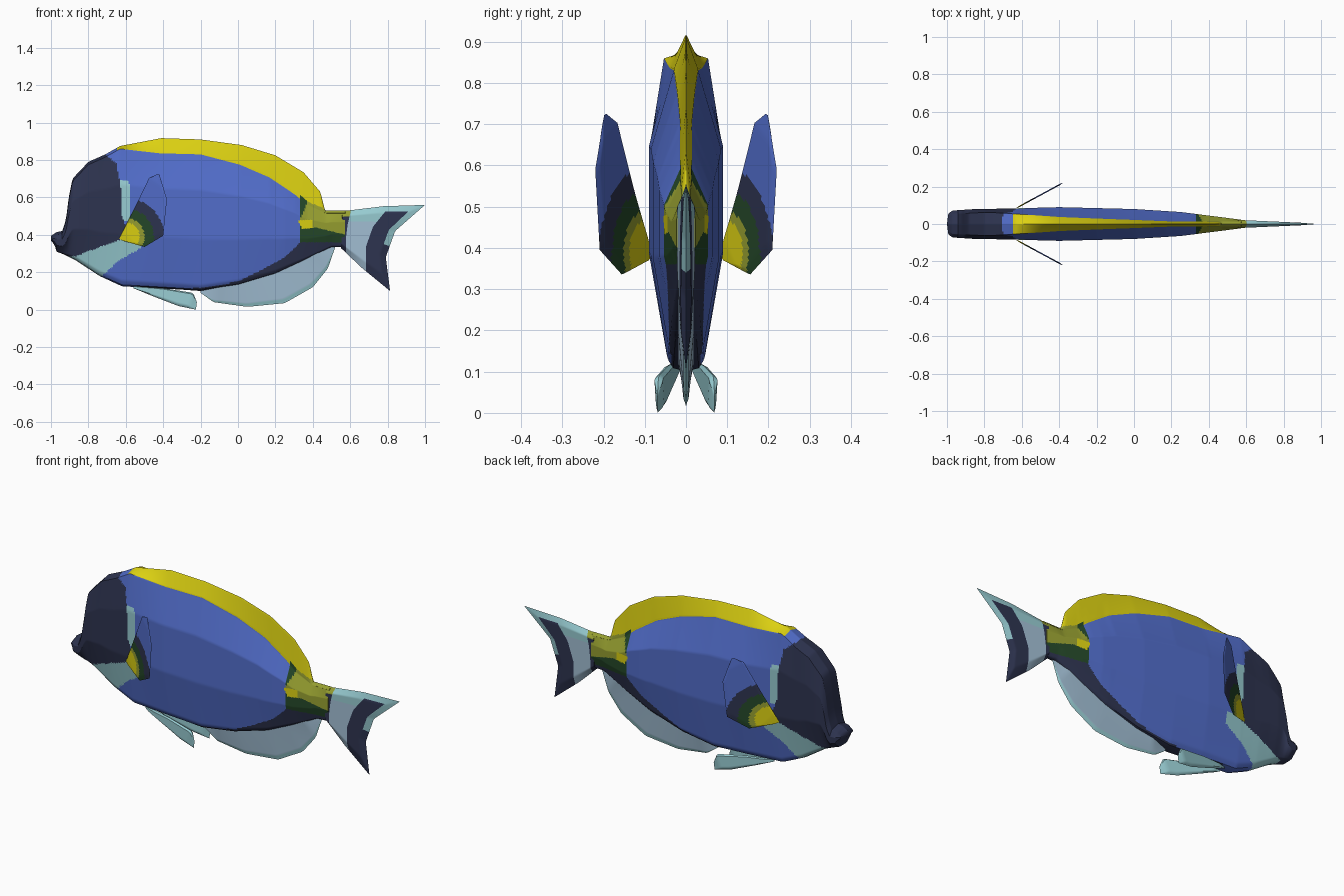
import bpy, bmesh, math

if "Cube" in bpy.data.objects:
    bpy.data.objects.remove(bpy.data.objects["Cube"])

# ---------- materials ----------
COLOURS = [("blue", (.085, .155, .60)), ("navy", (.027, .034, .08)),
           ("yellow", (.72, .64, .006)), ("olive", (.31, .35, .03)),
           ("dark_green", (.018, .065, .022)), ("pale_blue", (.36, .52, .66)),
           ("pale_teal", (.31, .60, .64))]
MATS = []
for n, c in COLOURS:
    m = bpy.data.materials.new(n)
    m.diffuse_color = (*c, 1)
    m.use_nodes = True
    m.node_tree.nodes["Principled BSDF"].inputs["Base Color"].default_value = m.diffuse_color
    MATS.append(m)
BLUE, NAVY, YELLOW, OLIVE, GREEN, PALE, TEAL = range(7)


# ---------- helpers ----------
def lerp_curve(pts, x):
    """Piecewise linear value at x."""
    if x <= pts[0][0]:
        return pts[0][1]
    for (a, p), (b, q) in zip(pts, pts[1:]):
        if x <= b:
            return p + (q - p) * (x - a) / (b - a)
    return pts[-1][1]


def along(poly, t):
    """Point at fraction t of a polyline's length."""
    d = [0]
    for a, b in zip(poly, poly[1:]):
        d.append(d[-1] + math.dist(a, b))
    return tuple(lerp_curve([(s / d[-1], p[k]) for s, p in zip(d, poly)], t) for k in (0, 1))


def shell(name, shape, colour, nu, nv):
    """Closed two-sided skin; shape(u,v) -> x, z, half thickness, y offset."""
    bm = bmesh.new()
    for side in (-1, 1):
        grid = []
        for i in range(nu + 1):
            row = []
            for j in range(nv + 1):
                x, z, h, off = shape(i / nu, j / nv)
                if i in (0, nu) or j in (0, nv):
                    h = 0
                row.append(bm.verts.new((x, off + side * h, z)))
            grid.append(row)
        for i in range(nu):
            for j in range(nv):
                f = bm.faces.new((grid[i][j], grid[i + 1][j], grid[i + 1][j + 1], grid[i][j + 1]))
                c = f.calc_center_median()
                f.material_index = colour(c.x, c.z, (i + .5) / nu, (j + .5) / nv)
                f.smooth = True
    bmesh.ops.remove_doubles(bm, verts=bm.verts, dist=1e-5)
    bmesh.ops.recalc_face_normals(bm, faces=bm.faces)
    me = bpy.data.meshes.new(name)
    bm.to_mesh(me)
    bm.free()
    for m in MATS:
        me.materials.append(m)
    me.set_sharp_from_angle(angle=math.radians(40))
    ob = bpy.data.objects.new(name, me)
    bpy.context.collection.objects.link(ob)
    return ob


def fin(name, rails, thick, colour, nu=24, nv=48, offset=lambda x: 0):
    """Thin fin spanned between polyline rails."""
    def shape(u, v):
        s = u * (len(rails) - 1)
        k = min(int(s), len(rails) - 2)
        a, b = along(rails[k], v), along(rails[k + 1], v)
        x, z = (p + (q - p) * (s - k) for p, q in zip(a, b))
        edge = min(1, 8 * min(1 - u, v, 1 - v))
        return x, z, thick(x, u) * edge, offset(x)
    return shell(name, shape, colour, nu, nv)


# ---------- body with dorsal fin ----------
TOP = [(-1, .395), (-.97, .415), (-.94, .42), (-.92, .48), (-.905, .6), (-.885, .70), (-.8, .79),
       (-.71, .83), (-.63, .875), (-.41, .917), (-.2, .91), (.02, .88), (.2, .825), (.35, .735),
       (.44, .63), (.465, .53), (.58, .53)]
FIN_BASE = [(-.63, .86), (-.42, .836), (-.2, .83), (.01, .775), (.17, .706), (.305, .615),
            (.37, .56), (.47, .515), (.58, .515)]
BOTTOM = [(-1, .37), (-.98, .345), (-.97, .31), (-.93, .295), (-.87, .265), (-.74, .18),
          (-.62, .125), (-.3, .107), (-.2, .1), (0, .13), (.2, .19), (.35, .26), (.5, .335), (.58, .335)]
WIDTH = [(-1, .05), (-.97, .072), (-.85, .08), (-.7, .082), (-.4, .09), (0, .08), (.25, .064),
         (.4, .045), (.58, .022)]
SHOULDER = [(-.75, .75), (-.4, .42), (.2, .2), (.45, .3), (.58, .6)]
BLUE_LOW = [(-.7, .13), (-.25, .115), (-.12, .125), (.01, .155), (.12, .21), (.25, .28), (.35, .375)]
HEAD_EDGE = [(.38, -.575), (.5, -.62), (.64, -.625), (.78, -.65), (.83, -.71), (.87, -.73)]
CHEEK_TOP = [(-.87, .285), (-.7, .35), (-.57, .395)]
CHEEK_LOW = [(-.74, .17), (-.64, .26), (-.52, .33)]


def fin_base(x):
    return lerp_curve(FIN_BASE, x) if x > -.63 else lerp_curve(TOP, x) - .015


def body_shape(u, v):
    x = -1 + 1.58 * u
    zb, zt, zf = lerp_curve(BOTTOM, x), fin_base(x), lerp_curve(TOP, x)
    w, s = lerp_curve(WIDTH, x), lerp_curve(SHOULDER, x)
    if v <= .8:
        t = v / .8
        prof = [(0, .3), (.04, .52), (.38, 1), (.74, 1), (1, s)]
        return x, zb + (zt - zb) * t, w * lerp_curve(prof, t), 0
    t = (v - .8) / .2
    return x, zt + (zf - zt) * t, w * s * (1 - t) + .001, 0


def body_colour(x, z, u, v):
    if x > .31 and z < lerp_curve(FIN_BASE, x) + .02:          # tail root
        if z > .43 + abs(x - .33) * .1 - max(0, x - .42) * .35 and x > .325 + abs(z - .47) * .45:
            return YELLOW if x < .4 and z < .48 else OLIVE
        if z > .36 and x > .33:
            return GREEN
    if v > .8 and x > -.65:
        return YELLOW
    if x < lerp_curve(HEAD_EDGE, z) and z > lerp_curve(CHEEK_TOP, x):
        return NAVY
    if x < -.52 and z < .395 and z > lerp_curve(CHEEK_LOW, x):
        return TEAL
    if x < -.575 + max(0, z - .6) * -.1 and .47 < z < .69:     # bar behind the head
        return TEAL
    if z < lerp_curve(BLUE_LOW, x) and x > -.62:
        return NAVY
    return BLUE


shell("body", body_shape, body_colour, 210, 110)


# ---------- tail fin ----------
def tail_colour(x, z, u, v):
    if u < .13:
        return NAVY if v < .85 else OLIVE
    if .58 < u < .88 and v < .9:
        return NAVY
    if u >= .88:
        return TEAL if v > .45 else NAVY
    return TEAL if v > .72 else PALE


fin("tail_fin", [[(.55, .33), (.55, .525)],
                 [(.66, .225), (.665, .35), (.70, .45), (.775, .553)],
                 [(.813, .10), (.79, .28), (.84, .42), (1.0, .56)]],
    lambda x, u: .002 + .02 * max(0, 1 - x) / .45, tail_colour, 50, 60)

# ---------- anal fin ----------
fin("anal_fin", [[(-.2, .11), (0, .15), (.2, .21), (.35, .28), (.5, .35)],
                 [(-.2, .09), (-.13, .04), (.05, .015), (.25, .035), (.4, .12), (.48, .22), (.52, .335)]],
    lambda x, u: .02 - .016 * u, lambda x, z, u, v: PALE if u < .88 else TEAL)


# ---------- paired fins ----------
def pectoral_colour(x, z, u, v):
    r = math.hypot(x + .60, z - .39)
    return YELLOW if r < .075 else OLIVE if r < .10 else GREEN if r < .15 else NAVY if r < .205 else BLUE


for s, side in ((-1, "left"), (1, "right")):
    fin("pectoral_fin_" + side,
        [[(-.635, .38), (-.6, .45), (-.545, .56), (-.475, .705), (-.43, .725)],
         [(-.62, .37), (-.5, .335), (-.40, .395), (-.38, .59), (-.42, .722)]],
        lambda x, u: .004, pectoral_colour, 30, 50, lambda x: s * (.085 + (x + .63) * .54))
    fin("pelvic_fin_" + side,
        [[(-.56, .125), (-.4, .115), (-.24, .09), (-.22, .04)],
         [(-.56, .115), (-.45, .07), (-.32, .02), (-.225, .0)]],
        lambda x, u: .01, lambda *a: TEAL, 12, 24, lambda x: s * (.02 + (x + .55) * .15))
